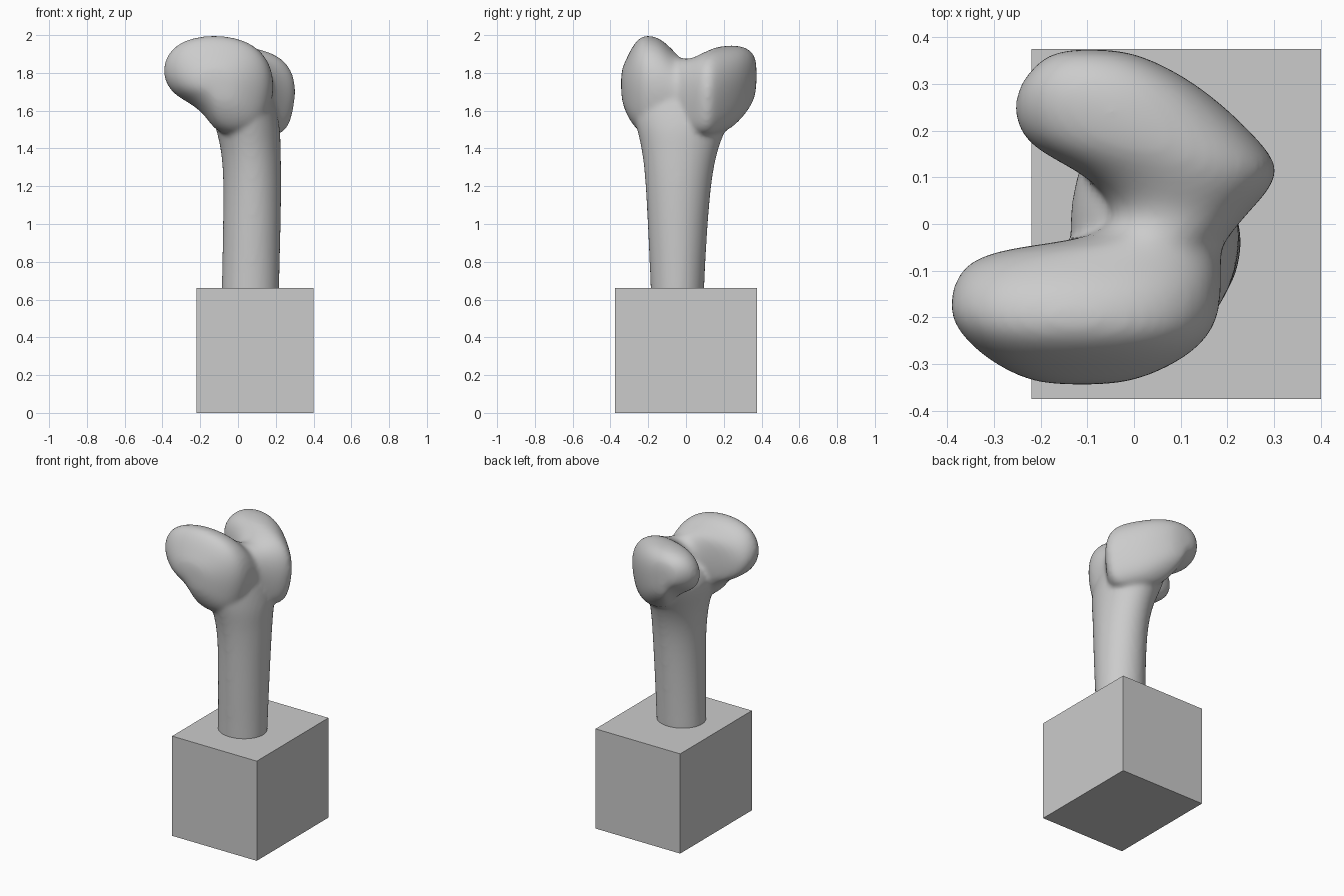
import bpy, bmesh
from math import sin, cos, pi
from mathutils import Matrix

cube = bpy.data.objects.get("Cube")
if cube:
    bpy.data.objects.remove(cube)

grey = bpy.data.materials.new("plain grey")
grey.use_nodes = True
grey.diffuse_color = (0.6, 0.6, 0.6, 1)
grey.node_tree.nodes["Principled BSDF"].inputs["Base Color"].default_value = (0.6, 0.6, 0.6, 1)

GROW = 0.009  # offsets the shrinkage caused by subdivision and smoothing


def make_object(name, bm):
    mesh = bpy.data.meshes.new(name)
    bm.to_mesh(mesh)
    bm.free()
    obj = bpy.data.objects.new(name, mesh)
    bpy.context.collection.objects.link(obj)
    mesh.materials.append(grey)
    return obj


def loft(bm, rings):
    """Skin a list of equal-length point rings and cap both ends."""
    rows = [[bm.verts.new(p) for p in ring] for ring in rings]
    n = len(rows[0])
    for a, b in zip(rows, rows[1:]):
        for i in range(n):
            j = (i + 1) % n
            bm.faces.new((a[i], a[j], b[j], b[i]))
    bm.faces.new(rows[0])
    bm.faces.new(rows[-1])


def shaft_ring(z, x0, x1, y0, y1, n=16):
    cx, cy = (x0 + x1) / 2, (y0 + y1) / 2
    rx, ry = (x1 - x0) / 2 + GROW, (y1 - y0) / 2 + GROW
    return [(cx + rx * cos(2 * pi * i / n), cy + ry * sin(2 * pi * i / n), z)
            for i in range(n)]


# Knuckle side outline, in unit coordinates: overhanging at the low-x side
OUTLINE = [(0, .62), (.04, .8), (.17, .94), (.45, 1), (.75, .95), (.93, .8), (1, .58),
           (.97, .3), (.88, 0), (.5, 0), (.4, .2), (.25, .34), (.08, .43)]


def knuckle_ring(y, x0, x1, z0, z1):
    x0, x1, z1 = x0 - GROW, x1 + GROW, z1 + GROW
    return [(x0 + u * (x1 - x0), y, z0 + v * (z1 - z0)) for u, v in OUTLINE]


bm = bmesh.new()

# Shaft, flaring towards the knuckles: z, x range, y range
loft(bm, [shaft_ring(*s) for s in (
    (.50, -.085, .21, -.18, .085),
    (.66, -.08, .212, -.18, .09),
    (.95, -.075, .22, -.195, .105),
    (1.25, -.07, .225, -.21, .13),
    (1.40, -.085, .22, -.23, .165),
    (1.50, -.11, .22, -.255, .205),
    (1.60, -.14, .20, -.285, .265),
    (1.68, -.12, .18, -.27, .27),
    (1.78, -.04, .15, -.18, .18))])

# Both knuckles and the saddle between them: y, x range, z range
loft(bm, [knuckle_ring(*s) for s in (
    (-.345, -.18, -.05, 1.67, 1.80),
    (-.325, -.25, .03, 1.60, 1.85),
    (-.285, -.32, .11, 1.52, 1.94),
    (-.24, -.37, .16, 1.48, 1.995),
    (-.19, -.40, .183, 1.46, 2.0),
    (-.13, -.39, .187, 1.46, 1.98),
    (-.08, -.36, .185, 1.47, 1.93),
    (-.05, -.27, .185, 1.47, 1.90),
    (-.03, -.07, .195, 1.47, 1.875),
    (.02, -.04, .235, 1.47, 1.87),
    (.07, -.06, .285, 1.47, 1.895),
    (.12, -.13, .31, 1.46, 1.92),
    (.17, -.235, .275, 1.47, 1.94),
    (.24, -.26, .205, 1.50, 1.945),
    (.30, -.245, .13, 1.56, 1.94),
    (.35, -.20, .04, 1.63, 1.91),
    (.375, -.15, -.04, 1.70, 1.86))])

# Small bump under the front knuckle
bmesh.ops.create_icosphere(bm, subdivisions=2, radius=.035,
                           matrix=Matrix.Translation((-.09, -.265, 1.625)))

bmesh.ops.recalc_face_normals(bm, faces=bm.faces)
bone = make_object("bone", bm)
sub = bone.modifiers.new("round", "SUBSURF")
sub.levels = sub.render_levels = 2
fuse = bone.modifiers.new("fuse", "REMESH")
fuse.mode = "VOXEL"
fuse.voxel_size = 0.012
fuse.use_smooth_shade = True
soft = bone.modifiers.new("soften", "SMOOTH")
soft.factor = 0.5
soft.iterations = 12

# Display block under the bone
bm = bmesh.new()
bmesh.ops.create_cube(bm, size=1, matrix=Matrix.Translation((.09, 0, .33))
                      @ Matrix.Diagonal((.62, .75, .66, 1)))
make_object("base_block", bm)
